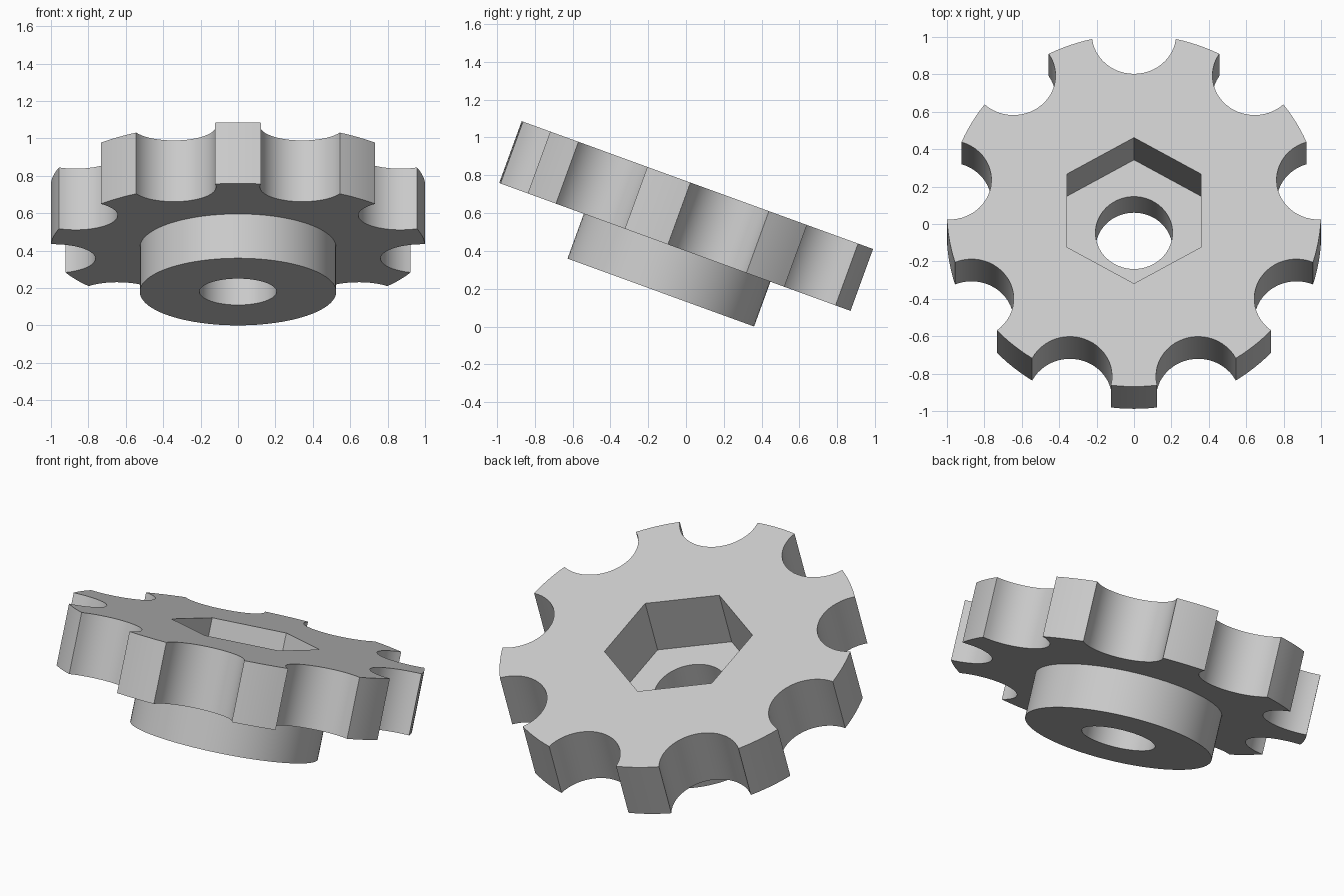
import bpy, bmesh
from math import sin, cos, acos, pi, radians
from mathutils import Vector

cube = bpy.data.objects.get("Cube")
if cube:
    bpy.data.objects.remove(cube, do_unlink=True)

# Sizes, measured along the tilted axis with the top face at zero
RIM, SCALLOP, SCALLOP_AT, LOBES = 1.0013, 0.2255, 1.003, 9
HEX, BOSS, BORE = 0.415, 0.525, 0.206
PLATE, TOTAL = 0.348, 0.60
TILT = radians(-20)

mat = bpy.data.materials.new("plain grey")
mat.use_nodes = True
grey = (0.6, 0.6, 0.6, 1)
mat.diffuse_color = grey
mat.node_tree.nodes["Principled BSDF"].inputs["Base Color"].default_value = grey


def circle(radius, sides):
    return [Vector((radius * cos(pi / 2 + 2 * pi * i / sides),
                    radius * sin(pi / 2 + 2 * pi * i / sides))) for i in range(sides)]


def rim_outline():
    """Scalloped rim: each step is one concave bite and one convex lobe."""
    step = 2 * pi / LOBES
    bite = acos((RIM**2 + SCALLOP_AT**2 - SCALLOP**2) / (2 * RIM * SCALLOP_AT))
    # sweep of the bite, seen from its own centre
    half = acos((SCALLOP_AT - RIM * cos(bite)) / SCALLOP)
    points = []
    for k in range(LOBES):
        a = pi / 2 + k * step
        centre = Vector((cos(a), sin(a))) * SCALLOP_AT
        for i in range(25):
            t = a + pi - half * (i / 12 - 1) * -1
            t = a + pi + half * (1 - i / 12)
            points.append(centre + Vector((cos(t), sin(t))) * SCALLOP)
        for i in range(1, 6):
            t = a + bite + (step - 2 * bite) * i / 6
            points.append(Vector((cos(t), sin(t))) * RIM)
    return points


bm = bmesh.new()


def loop(points, z):
    verts = [bm.verts.new((p.x, p.y, z)) for p in points]
    edges = [bm.edges.new((v, verts[i - 1])) for i, v in enumerate(verts)]
    return verts, edges


def wall(points, z_top, z_bottom):
    """Straight wall; returns the edge loops at its two ends."""
    top, top_edges = loop(points, z_top)
    low, low_edges = loop(points, z_bottom)
    for i in range(len(top)):
        bm.faces.new((top[i - 1], top[i], low[i], low[i - 1]))
    return top_edges, low_edges


# Walls of the rim, hexagonal pocket, boss and bore
rim_top, rim_low = wall(rim_outline(), 0, -PLATE)
hex_top, hex_floor = wall(circle(HEX, 6), 0, -PLATE)
boss_top, boss_low = wall(circle(BOSS, 96), -PLATE, -TOTAL)
bore_top, bore_low = wall(circle(BORE, 64), -PLATE, -TOTAL)

# Flat rings: top face, underside, pocket floor, boss end
for outer, inner in ((rim_top, hex_top), (rim_low, boss_top),
                     (hex_floor, bore_top), (boss_low, bore_low)):
    bmesh.ops.triangle_fill(bm, edges=outer + inner, use_beauty=True)
bmesh.ops.recalc_face_normals(bm, faces=bm.faces)

mesh = bpy.data.meshes.new("scalloped_knob")
bm.to_mesh(mesh)
bm.free()
mesh.materials.append(mat)
knob = bpy.data.objects.new("scalloped_knob", mesh)
bpy.context.collection.objects.link(knob)

# Tilt the knob so its boss rests on the ground
knob.rotation_euler.x = TILT
knob.location = (0, 0.072, TOTAL * cos(TILT) - BOSS * sin(TILT))

bpy.ops.object.select_all(action="DESELECT")
knob.select_set(True)
bpy.context.view_layer.objects.active = knob
bpy.ops.object.shade_smooth_by_angle(angle=radians(25))
